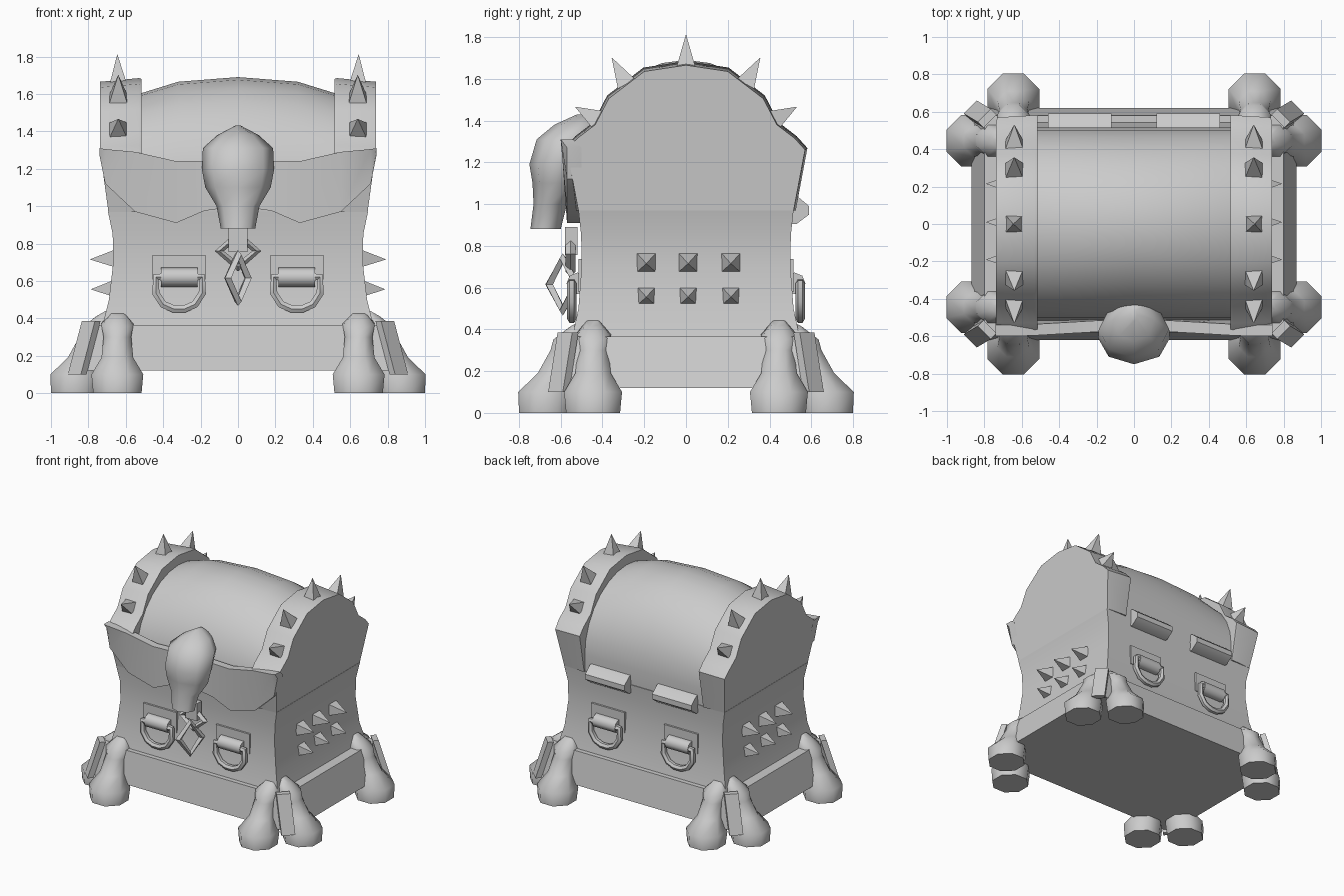
import bpy, bmesh, math
from mathutils import Vector

if "Cube" in bpy.data.objects:
    bpy.data.objects.remove(bpy.data.objects["Cube"])

grey = bpy.data.materials.new("plain_grey")
grey.diffuse_color = (0.6, 0.6, 0.6, 1)
grey.use_nodes = True
grey.node_tree.nodes["Principled BSDF"].inputs["Base Color"].default_value = grey.diffuse_color


def finish(ob, angle=30):
    ob.data.materials.append(grey)
    bpy.ops.object.select_all(action='DESELECT')
    ob.select_set(True)
    bpy.context.view_layer.objects.active = ob
    bpy.ops.object.shade_smooth_by_angle(angle=math.radians(angle))
    return ob


def loft(name, rings, angle=30):
    """Closed solid through rings with equal point counts."""
    bm = bmesh.new()
    rows = [[bm.verts.new(p) for p in r] for r in rings]
    n = len(rows[0])
    for a, b in zip(rows, rows[1:]):
        for i in range(n):
            j = (i + 1) % n
            bm.faces.new((a[i], a[j], b[j], b[i]))
    bm.faces.new(rows[0])
    bm.faces.new(rows[-1])
    bmesh.ops.recalc_face_normals(bm, faces=bm.faces)
    me = bpy.data.meshes.new(name)
    bm.to_mesh(me)
    bm.free()
    ob = bpy.data.objects.new(name, me)
    bpy.context.collection.objects.link(ob)
    return finish(ob, angle)


def rect(z, hx, hy):
    return [(-hx, -hy, z), (hx, -hy, z), (hx, hy, z), (-hx, hy, z)]


def spike(name, base, tip, half=0.05, side=(1, 0, 0)):
    """Four-sided spike; side is one base direction across its axis."""
    base, tip = Vector(base), Vector(tip)
    u = Vector(side).normalized()
    v = (tip - base).normalized().cross(u).normalized()
    corners = ((-1, -1), (1, -1), (1, 1), (-1, 1))
    foot = [base + (u * a + v * b) * half for a, b in corners]
    point = [tip + (u * a + v * b) * 0.001 for a, b in corners]
    loft(name, [foot, point], 10)


def tube(name, pts, radius, cyclic=False, res=1, angle=50):
    cu = bpy.data.curves.new(name, 'CURVE')
    cu.dimensions = '3D'
    cu.bevel_depth, cu.bevel_resolution = radius, res
    sp = cu.splines.new('POLY')
    sp.points.add(len(pts) - 1)
    for p, co in zip(sp.points, pts):
        p.co = (*co, 1)
    sp.use_cyclic_u = cyclic
    ob = bpy.data.objects.new(name, cu)
    bpy.context.collection.objects.link(ob)
    bpy.ops.object.select_all(action='DESELECT')
    ob.select_set(True)
    bpy.context.view_layer.objects.active = ob
    bpy.ops.object.convert(target='MESH')
    finish(bpy.context.view_layer.objects.active, angle)


# Plinth and waisted chest body
loft("plinth", [rect(0.12, 0.87, 0.62), rect(0.365, 0.80, 0.58)])
loft("chest_body", [rect(0.36, 0.725, 0.545), rect(0.5, 0.69, 0.515), rect(0.7, 0.667, 0.5),
                    rect(0.85, 0.67, 0.502), rect(0.97, 0.695, 0.515)])

# Lid end bands: half outline, mirrored front to back
half = [(0.515, 0.968), (0.57, 1.26), (0.52, 1.315), (0.435, 1.38), (0.37, 1.505), (0.2, 1.635)]
outline = half + [(0, 1.665)] + [(-y, z) for y, z in reversed(half)]
for s in (-1, 1):
    def band_ring(x, grow):
        ring = []
        for y, z in outline:
            low = max(0, 1.3 - z) / 0.33
            ring.append((s * (x - (0.045 * low if x > 0.6 else 0)), y * (1 + grow),
                         z + grow * max(0, z - 0.97) * 1.4))
        return ring
    loft("lid_band", [band_ring(0.515, 0.015), band_ring(0.53, 0.02), band_ring(0.738, 0.0)])

# Crowned barrel lid between the bands
rings = []
for x, rise in ((-0.53, 0.50), (-0.32, 0.565), (0, 0.59), (0.32, 0.565), (0.53, 0.50)):
    arc = [(x, 0.515 * math.cos(math.pi * i / 14), 1.1 + rise * math.sin(math.pi * i / 14))
           for i in range(15)]
    rings.append([(x, 0.51, 0.968)] + arc + [(x, -0.51, 0.968)])
loft("lid_barrel", rings, 35)

# Wavy lip plate across the front of the lid
cols = [(0.74, 1.31, 1.27), (0.71, 1.305, 1.12), (0.55, 1.29, 0.97), (0.33, 1.24, 0.91),
        (0.18, 1.24, 0.975)]
cols = [(-x, a, b) for x, a, b in cols] + [(0, 1.24, 1.0)] + cols[::-1]
rings = []
for x, top, bot in cols:
    y = -0.565 - 0.035 * min(1, abs(x) / 0.6)
    rings.append([(x, y, top), (x, y + 0.06, top),
                  (x, -0.50, bot), (x, max(y, -0.57), bot)])
loft("lid_lip", rings, 35)

# Skull clasp
rings = []
for z, w, yf, yb in ((0.88, 0.092, -0.745, -0.60), (1.0, 0.115, -0.73, -0.57),
                     (1.1, 0.175, -0.735, -0.51), (1.19, 0.192, -0.75, -0.47),
                     (1.31, 0.188, -0.715, -0.41), (1.38, 0.11, -0.63, -0.39),
                     (1.43, 0.015, -0.52, -0.45)):
    c, d = (yf + yb) / 2, (yb - yf) / 2
    rings.append([(w * math.sin(k * math.pi / 4), c - d * math.cos(k * math.pi / 4), z)
                  for k in range(8)])
loft("skull_clasp", rings, 62)

# Hanging tongue and two diamond chain links
loft("clasp_tongue", [[(-0.05, -0.58, z), (0.05, -0.58, z), (0.05, -0.52, z), (-0.05, -0.52, z)]
                      for z in (0.755, 0.89)])


def diamond(name, y, z, w, h, turn):
    c, s = math.cos(turn), math.sin(turn)
    pts = [(w * c, y + w * s, z), (0, y, z + h), (-w * c, y - w * s, z), (0, y, z - h)]
    tube(name, pts, 0.024, True, 0, 20)


diamond("chain_link_upper", -0.553, 0.76, 0.10, 0.085, 0)
diamond("chain_link_lower", -0.59, 0.615, 0.085, 0.125, math.radians(50))

# Ring handles on front and back, hinges on the back
for x0 in (-0.315, 0.315):
    for s in (-1, 1):
        loft("handle_plate", [[(x0 - 0.145, s * y, 0.58), (x0 + 0.145, s * y, 0.58),
                               (x0 + 0.145, s * y, 0.737), (x0 - 0.145, s * y, 0.737)]
                              for y in (0.49, 0.515)])
        loft("handle_knob", [[(x0 + dx, s * 0.52 + 0.052 * math.cos(k * math.pi / 4),
                               0.62 + 0.052 * math.sin(k * math.pi / 4)) for k in range(8)]
                             for dx in (-0.098, 0.098)], 50)
        path = [(-0.09, 0.62), (-0.124, 0.62), (-0.124, 0.535), (-0.085, 0.475), (-0.03, 0.451)]
        path += [(-x, z) for x, z in reversed(path)]
        tube("ring_handle", [(x0 + x, s * 0.547, z) for x, z in path], 0.023)
    loft("hinge", [[(x0 * 0.92 + dx, y, z) for y, z in
                    ((0.49, 1.045), (0.53, 1.04), (0.59, 0.99), (0.59, 0.95), (0.53, 0.905),
                     (0.49, 0.905))] for dx in (-0.17, 0.17)], 50)

for s in (-1, 1):
    # Rows of spikes on the chest sides
    for y in (-0.19, 0.01, 0.215):
        for z, tip in ((0.72, 0.79), (0.56, 0.785)):
            spike("side_spike", (s * 0.655, y, z), (s * tip, y, z - 0.005), 0.048, (0, 1, 0))
    # Spikes over the lid bands
    spike("lid_spike", (s * 0.64, 0, 1.65), (s * 0.645, 0, 1.81), 0.047)
    for t in (-1, 1):
        spike("lid_spike", (s * 0.64, t * 0.285, 1.575), (s * 0.64, t * 0.355, 1.70), 0.047)
        spike("lid_spike", (s * 0.64, t * 0.425, 1.405), (s * 0.64, t * 0.53, 1.465), 0.047)

# Paired bone feet at each corner: (z, outward shift, radius)
bone = [(0, 0.135, 0.14), (0.1, 0.13, 0.15), (0.19, 0.09, 0.092), (0.3, 0.04, 0.08),
        (0.37, 0.015, 0.092), (0.43, -0.01, 0.035)]


def bone_foot(name, cx, cy, dx, dy):
    rings = []
    for z, out, r in bone:
        rings.append([(cx + dx * out + r * math.cos((k + 0.5) * math.pi / 4),
                       cy + dy * out + r * math.sin((k + 0.5) * math.pi / 4),
                       z + (0.02 if z > 0.35 else 0) *
                       -(dx * math.cos((k + 0.5) * math.pi / 4)
                         + dy * math.sin((k + 0.5) * math.pi / 4))) for k in range(8)])
    loft(name, rings, 55)


for sx in (-1, 1):
    for sy in (-1, 1):
        bone_foot("front_bone_foot", sx * 0.645, sy * 0.535, 0, sy)
        bone_foot("side_bone_foot", sx * 0.735, sy * 0.445, sx, 0)
        # Slanted corner post between the two bones
        loft("corner_post", [[(sx * (a + u), sy * (b + v), z)
                              for u, v in ((-0.05, 0.02), (0.02, -0.05), (0.05, -0.02), (-0.02, 0.05))]
                             for z, a, b in ((0.1, 0.86, 0.61), (0.385, 0.785, 0.565))])
